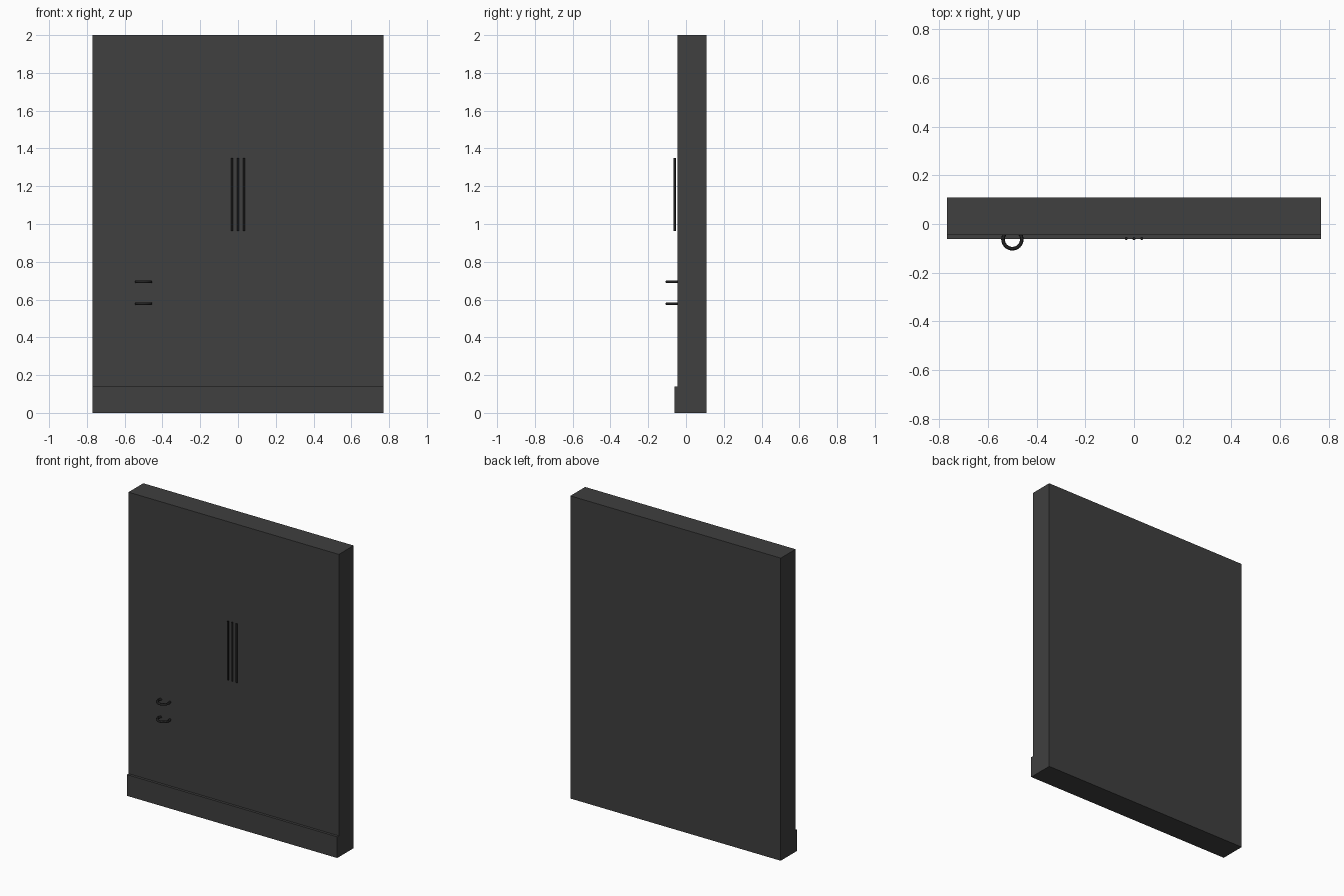
import bpy

if "Cube" in bpy.data.objects:
    bpy.data.objects.remove(bpy.data.objects["Cube"])


def material(name, value):
    m = bpy.data.materials.new(name)
    m.diffuse_color = (value, value, value, 1)
    m.use_nodes = True
    m.node_tree.nodes["Principled BSDF"].inputs["Base Color"].default_value = m.diffuse_color
    return m


charcoal = material("charcoal", 0.05)
black = material("soft black", 0.016)


def finish(name, mat, smooth=False):
    ob = bpy.context.object
    ob.name = name
    ob.data.materials.append(mat)
    if smooth:
        bpy.ops.object.shade_smooth_by_angle()
    return ob


def box(name, lo, hi, mat):
    bpy.ops.mesh.primitive_cube_add(size=1, location=[(a + b) / 2 for a, b in zip(lo, hi)])
    bpy.context.object.scale = [b - a for a, b in zip(lo, hi)]
    bpy.ops.object.transform_apply(location=False, rotation=False, scale=True)
    return finish(name, mat)


# Wall slab and the skirting along its foot
HALF, FRONT, BACK = 0.769, -0.045, 0.109
box("wall_panel", (-HALF, FRONT, 0), (HALF, BACK, 2), charcoal)
box("skirting", (-HALF, -0.062, 0), (HALF, FRONT, 0.14), charcoal)

# Three slim upright rods floating just off the wall
for i in (-1, 0, 1):
    bpy.ops.mesh.primitive_cylinder_add(vertices=16, radius=0.006, depth=0.388,
                                        location=(i * 0.032, -0.06, 1.156))
    finish(f"upright_rod_{i + 2}", black, True)

# Two rings partly sunk into the wall
for n, z in enumerate((0.578, 0.694), 1):
    bpy.ops.mesh.primitive_torus_add(major_radius=0.0385, minor_radius=0.0075,
                                     major_segments=32, minor_segments=12,
                                     location=(-0.5, -0.063, z))
    finish(f"wall_ring_{n}", black, True)
